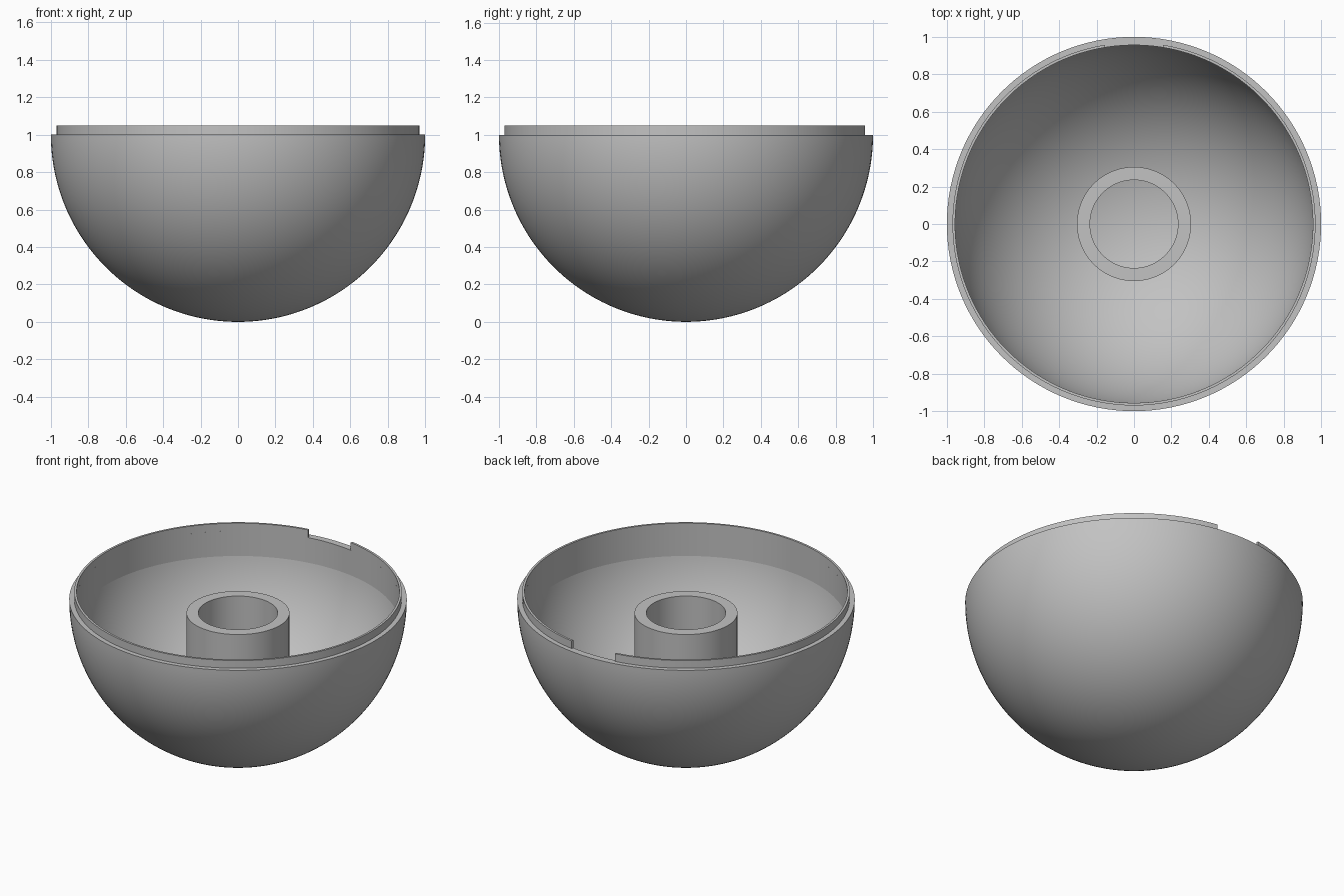
import bpy, bmesh, math

cube = bpy.data.objects.get("Cube")
if cube:
    bpy.data.objects.remove(cube, do_unlink=True)

grey = bpy.data.materials.new("plain grey")
grey.use_nodes = True
colour = (0.54, 0.54, 0.54, 1)
grey.diffuse_color = colour
grey.node_tree.nodes["Principled BSDF"].inputs["Base Color"].default_value = colour

OUTER, INNER, LIP = 1.0, 0.97, 0.956    # sphere radii and bore of the lip ring
RIM, LIP_TOP = 1.0, 1.05
NOTCH = math.asin(0.155 / 0.963)        # half angle of the gap at the back


def lathe(name, profile, start=0.0, sweep=math.tau, steps=128):
    """Turn an (r, z) profile around z; a partial sweep gets capped ends."""
    bm = bmesh.new()
    rows = []
    for i in range(steps + 1):
        a = start + sweep * i / steps
        rows.append([bm.verts.new((r * math.cos(a), r * math.sin(a), z))
                     for r, z in profile])
    for p, q in zip(rows, rows[1:]):
        for j in range(len(profile) - 1):
            bm.faces.new((p[j], q[j], q[j + 1], p[j + 1]))
    if sweep < math.tau:
        bm.faces.new(rows[0])
        bm.faces.new(rows[-1])
    bmesh.ops.remove_doubles(bm, verts=bm.verts, dist=1e-5)
    bmesh.ops.recalc_face_normals(bm, faces=bm.faces)
    mesh = bpy.data.meshes.new(name)
    bm.to_mesh(mesh)
    bm.free()
    mesh.materials.append(grey)
    ob = bpy.data.objects.new(name, mesh)
    bpy.context.collection.objects.link(ob)
    bpy.ops.object.select_all(action='DESELECT')
    ob.select_set(True)
    bpy.context.view_layer.objects.active = ob
    bpy.ops.object.shade_smooth_by_angle(angle=math.radians(8))
    return ob


def arc(radius, a0, a1, steps=64):
    """Points on a sphere section centred at rim height, angles below the rim."""
    angles = [a0 + (a1 - a0) * i / steps for i in range(steps + 1)]
    return [(radius * math.cos(a), RIM - radius * math.sin(a)) for a in angles]


# Hollow half sphere, with the lip ring's bore cut straight down into it
bore_angle = math.acos(LIP / INNER)
lathe("bowl_shell",
      arc(OUTER, math.pi / 2, 0)
      + [(INNER, RIM), (LIP, RIM)]
      + arc(INNER, bore_angle, math.pi / 2))

# Raised locating lip, open at the back
lathe("locating_lip",
      [(INNER, RIM), (INNER, LIP_TOP), (LIP, LIP_TOP), (LIP, RIM)],
      start=math.pi / 2 + NOTCH, sweep=math.tau - 2 * NOTCH)

# Central tube standing on the bowl floor
lathe("centre_tube",
      [(0.305, 0.07), (0.305, 0.91), (0.235, 0.91), (0.235, 0.05)])
